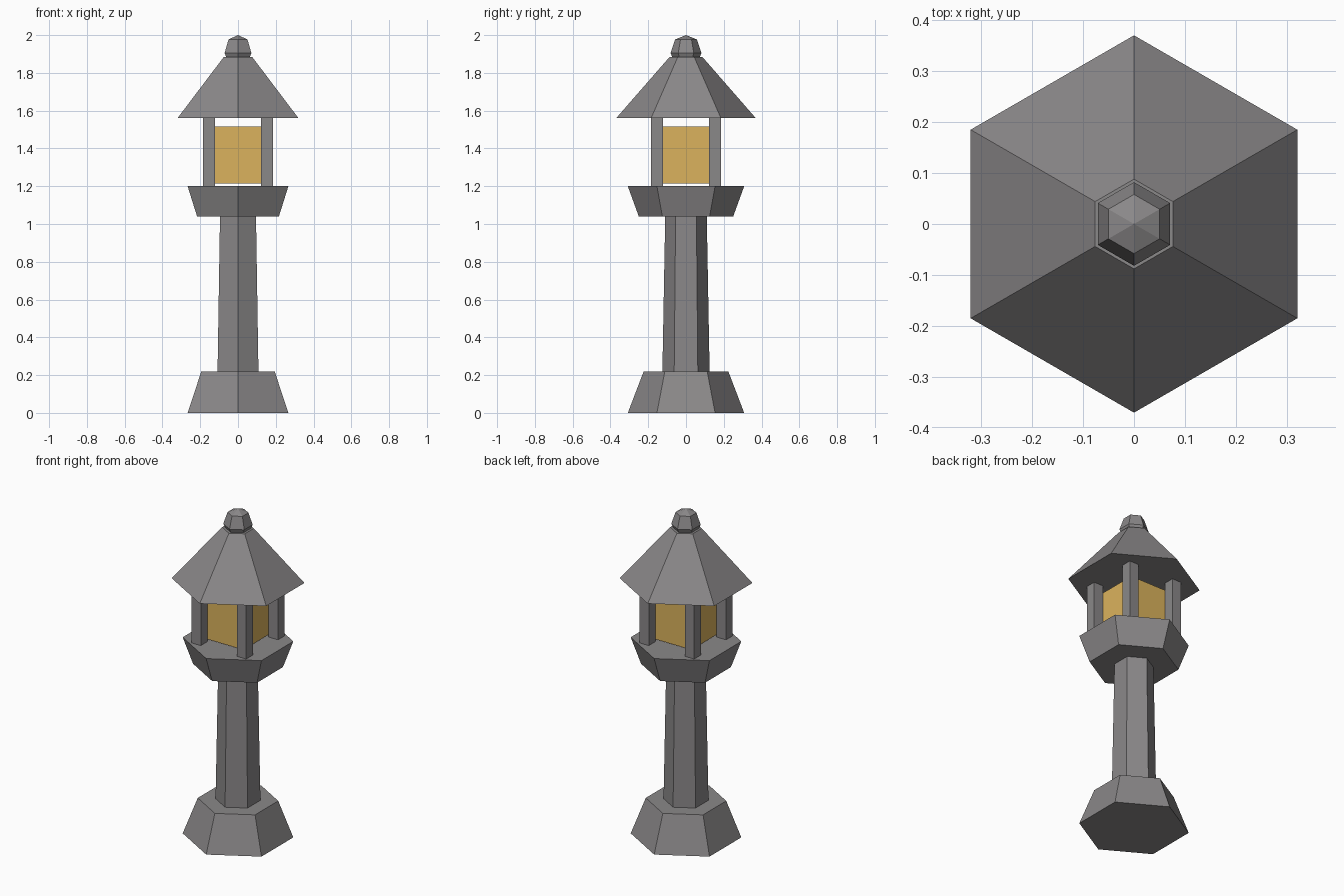
import bpy
import bmesh
from math import pi, sin, cos

cube = bpy.data.objects.get("Cube")
if cube:
    bpy.data.objects.remove(cube, do_unlink=True)


def material(name, rgb):
    mat = bpy.data.materials.new(name)
    mat.use_nodes = True
    mat.diffuse_color = (*rgb, 1)
    mat.node_tree.nodes["Principled BSDF"].inputs["Base Color"].default_value = (*rgb, 1)
    return mat


stone = material("grey stone", (0.255, 0.246, 0.25))
glow = material("amber light", (0.71, 0.45, 0.11))


def finish(name, bm, mat):
    bmesh.ops.recalc_face_normals(bm, faces=bm.faces)
    mesh = bpy.data.meshes.new(name)
    bm.to_mesh(mesh)
    bm.free()
    mesh.materials.append(mat)
    obj = bpy.data.objects.new(name, mesh)
    bpy.context.collection.objects.link(obj)
    return obj


def hexagonal(name, profile, mat):
    """Closed six-sided solid from (radius, height) pairs; radius 0 makes a tip."""
    bm = bmesh.new()
    rings = []
    for radius, z in profile:
        count = 6 if radius else 1
        rings.append([bm.verts.new((radius * sin(i * pi / 3), radius * cos(i * pi / 3), z))
                      for i in range(count)])
    for low, high in zip(rings, rings[1:]):
        for i in range(6):
            j = (i + 1) % 6
            if len(high) == 1:
                bm.faces.new((low[i], low[j], high[0]))
            else:
                bm.faces.new((low[i], low[j], high[j], high[i]))
    for ring in (rings[0], rings[-1]):
        if len(ring) == 6:
            bm.faces.new(ring)
    return finish(name, bm, mat)


def box(name, x, y, bottom, top, width, mat):
    bm = bmesh.new()
    bmesh.ops.create_cube(bm, size=1)
    bmesh.ops.scale(bm, vec=(width, width, top - bottom), verts=bm.verts)
    bmesh.ops.translate(bm, vec=(x, y, (bottom + top) / 2), verts=bm.verts)
    return finish(name, bm, mat)


# Pedestal, column and platform
hexagonal("base", [(0.308, 0), (0.224, 0.22)], stone)
hexagonal("column", [(0.125, 0.22), (0.11, 1.04)], stone)
hexagonal("platform", [(0.25, 1.04), (0.308, 1.2)], stone)

# Light chamber with four corner posts
box("lamp", 0, 0, 1.215, 1.515, 0.244, glow)
for side, x in (("right", -0.154), ("left", 0.154)):
    for end, y in (("front", -0.154), ("back", 0.154)):
        box(f"{end}_{side}_post", x, y, 1.2, 1.56, 0.064, stone)

# Roof and finial
hexagonal("roof", [(0.37, 1.56), (0.088, 1.883)], stone)
hexagonal("finial", [(0.072, 1.883), (0.082, 1.905), (0.058, 1.977), (0, 2.0)], stone)
